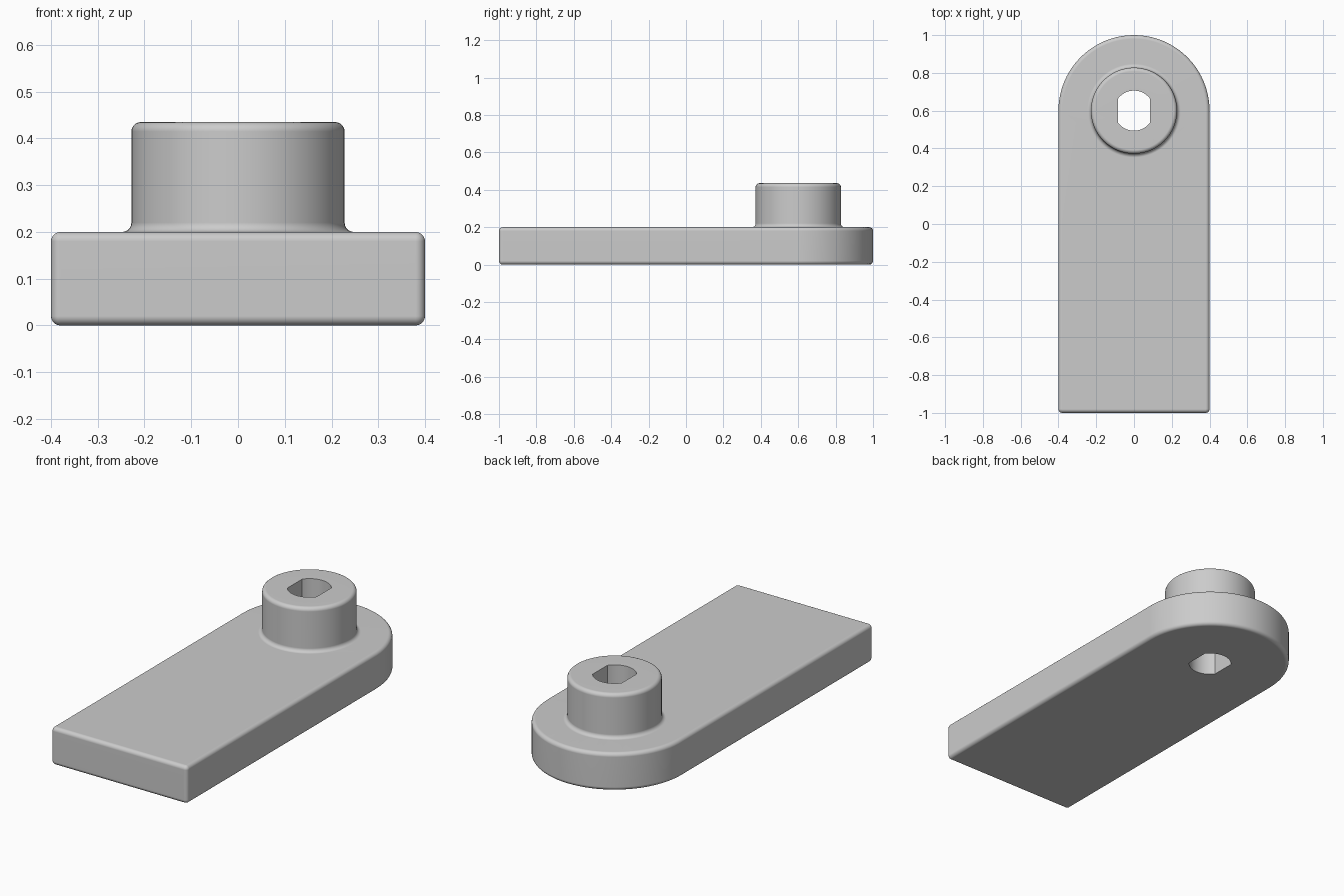
import bpy, bmesh
from math import sin, cos, pi, asin

cube = bpy.data.objects.get("Cube")
if cube:
    bpy.data.objects.remove(cube, do_unlink=True)

HALF_W, FRONT, PIVOT_Y = 0.4, -1.0, 0.6
PLATE_H, BOSS_TOP, BOSS_R = 0.2, 0.435, 0.228
ROUND, STEPS = 0.02, 5
HOLE_R, HOLE_FLAT = 0.106, 0.086


def arc(cx, cy, r, start, end, n):
    return [(cx + r * cos(start + (end - start) * i / n),
             cy + r * sin(start + (end - start) * i / n)) for i in range(n + 1)]


def plate_outline(inset):
    """Round-ended bar with small rounded front corners."""
    cx, cy, r = HALF_W - ROUND, FRONT + ROUND, ROUND - inset
    return (arc(0, PIVOT_Y, HALF_W - inset, 0, pi, 40)
            + arc(-cx, cy, r, pi, 1.5 * pi, STEPS)
            + arc(cx, cy, r, 1.5 * pi, 2 * pi, STEPS))


def circle(r):
    return arc(0, PIVOT_Y, r, 0, 2 * pi, 64)[:-1]


def double_d():
    """Circle cut by two flats facing the sides."""
    a = asin(HOLE_FLAT / HOLE_R)
    return (arc(0, PIVOT_Y, HOLE_R, pi / 2 - a, pi / 2 + a, 16)
            + arc(0, PIVOT_Y, HOLE_R, 1.5 * pi - a, 1.5 * pi + a, 16))


def loft(bm, rings):
    """Join a list of (outline, z) rings with quads."""
    loops = [[bm.verts.new((x, y, z)) for x, y in pts] for pts, z in rings]
    for low, high in zip(loops, loops[1:]):
        for i in range(len(low)):
            j = (i + 1) % len(low)
            bm.faces.new((low[i], low[j], high[j], high[i]))


angles = [pi / 2 * i / STEPS for i in range(STEPS + 1)]
bm = bmesh.new()

# Plate side with rounded lower and upper edges
bottom = [(plate_outline(ROUND * (1 - sin(a))), ROUND * (1 - cos(a))) for a in angles]
top = [(pts, PLATE_H - z) for pts, z in reversed(bottom)]
loft(bm, bottom + top)

# Boss wall with a fillet at its foot and a rounded rim
foot = [(circle(BOSS_R + ROUND * (1 - sin(a))), PLATE_H + ROUND * (1 - cos(a))) for a in angles]
rim = [(circle(BOSS_R - ROUND * (1 - cos(a))), BOSS_TOP - ROUND * (1 - sin(a))) for a in angles]
loft(bm, foot + rim)

# Through hole with two flats
loft(bm, [(double_d(), 0), (double_d(), BOSS_TOP)])

# Flat faces between the open rings at each level
bmesh.ops.remove_doubles(bm, verts=bm.verts, dist=0.0001)
for level in (0, PLATE_H, BOSS_TOP):
    edges = [e for e in bm.edges if e.is_boundary
             and all(abs(v.co.z - level) < 0.0001 for v in e.verts)]
    bmesh.ops.triangle_fill(bm, edges=edges, use_beauty=True)
bmesh.ops.recalc_face_normals(bm, faces=bm.faces)

mesh = bpy.data.meshes.new("lever_arm")
bm.to_mesh(mesh)
bm.free()
arm = bpy.data.objects.new("lever_arm", mesh)
bpy.context.collection.objects.link(arm)

# Plain grey material
grey = bpy.data.materials.new("plain_grey")
grey.use_nodes = True
colour = (0.6, 0.6, 0.6, 1)
grey.diffuse_color = colour
grey.node_tree.nodes["Principled BSDF"].inputs["Base Color"].default_value = colour
mesh.materials.append(grey)

# Smooth shading that keeps the flats crisp
bpy.ops.object.select_all(action='DESELECT')
arm.select_set(True)
bpy.context.view_layer.objects.active = arm
bpy.ops.object.shade_smooth_by_angle(angle=pi / 6)
weighted = arm.modifiers.new("weighted_normals", 'WEIGHTED_NORMAL')
weighted.keep_sharp = True
